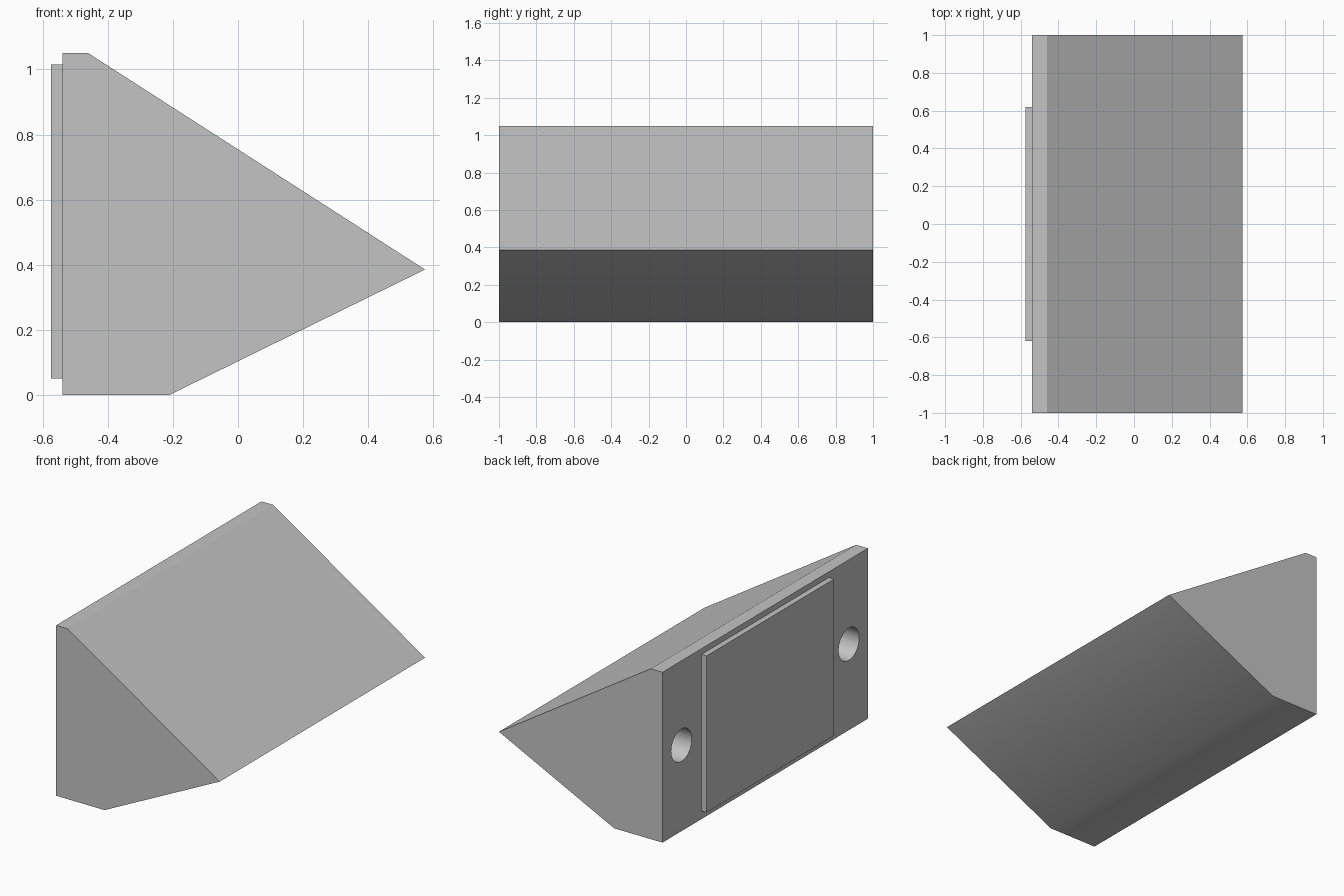
import bpy
import bmesh
import math

cube = bpy.data.objects.get("Cube")
if cube:
    bpy.data.objects.remove(cube, do_unlink=True)

grey = bpy.data.materials.new("light grey")
grey.use_nodes = True
colour = (0.55, 0.55, 0.55, 1)
grey.diffuse_color = colour
grey.node_tree.nodes["Principled BSDF"].inputs["Base Color"].default_value = colour

BACK = -0.54


def extrude_profile(name, points, half_width):
    """Extrude a closed x-z outline along y, centred on y = 0."""
    bm = bmesh.new()
    face = bm.faces.new([bm.verts.new((x, -half_width, z)) for x, z in points])
    ext = bmesh.ops.extrude_face_region(bm, geom=[face])
    verts = [g for g in ext["geom"] if isinstance(g, bmesh.types.BMVert)]
    bmesh.ops.translate(bm, verts=verts, vec=(0, 2 * half_width, 0))
    bmesh.ops.recalc_face_normals(bm, faces=bm.faces)
    mesh = bpy.data.meshes.new(name)
    bm.to_mesh(mesh)
    bm.free()
    mesh.materials.append(grey)
    obj = bpy.data.objects.new(name, mesh)
    bpy.context.collection.objects.link(obj)
    return obj


# Wedge body
body = extrude_profile("wedge_body", [
    (BACK, 0), (-0.21, 0), (0.575, 0.385), (-0.46, 1.05), (BACK, 1.05)], 1)

# Blind round holes in the mounting face
cutters = []
for side in (-1, 1):
    bpy.ops.mesh.primitive_cylinder_add(
        vertices=48, radius=0.1, depth=0.8,
        location=(BACK, side * 0.815, 0.53), rotation=(0, math.pi / 2, 0))
    cutter = bpy.context.object
    cutter.name = "hole_cutter"
    cutter.hide_render = True
    cutter.data.materials.append(grey)
    cutters.append(cutter)
    cut = body.modifiers.new("hole", "BOOLEAN")
    cut.operation = "DIFFERENCE"
    cut.solver = "EXACT"
    cut.object = cutter

bpy.ops.object.select_all(action="DESELECT")
body.select_set(True)
bpy.context.view_layer.objects.active = body
for name in [m.name for m in body.modifiers]:
    bpy.ops.object.modifier_apply(modifier=name)
for cutter in cutters:
    bpy.data.objects.remove(cutter, do_unlink=True)
bpy.ops.object.shade_smooth_by_angle(angle=math.radians(30))

# Raised pad on the mounting face
extrude_profile("raised_pad", [
    (-0.575, 0.05), (BACK, 0.05), (BACK, 1.015), (-0.575, 1.015)], 0.62)
